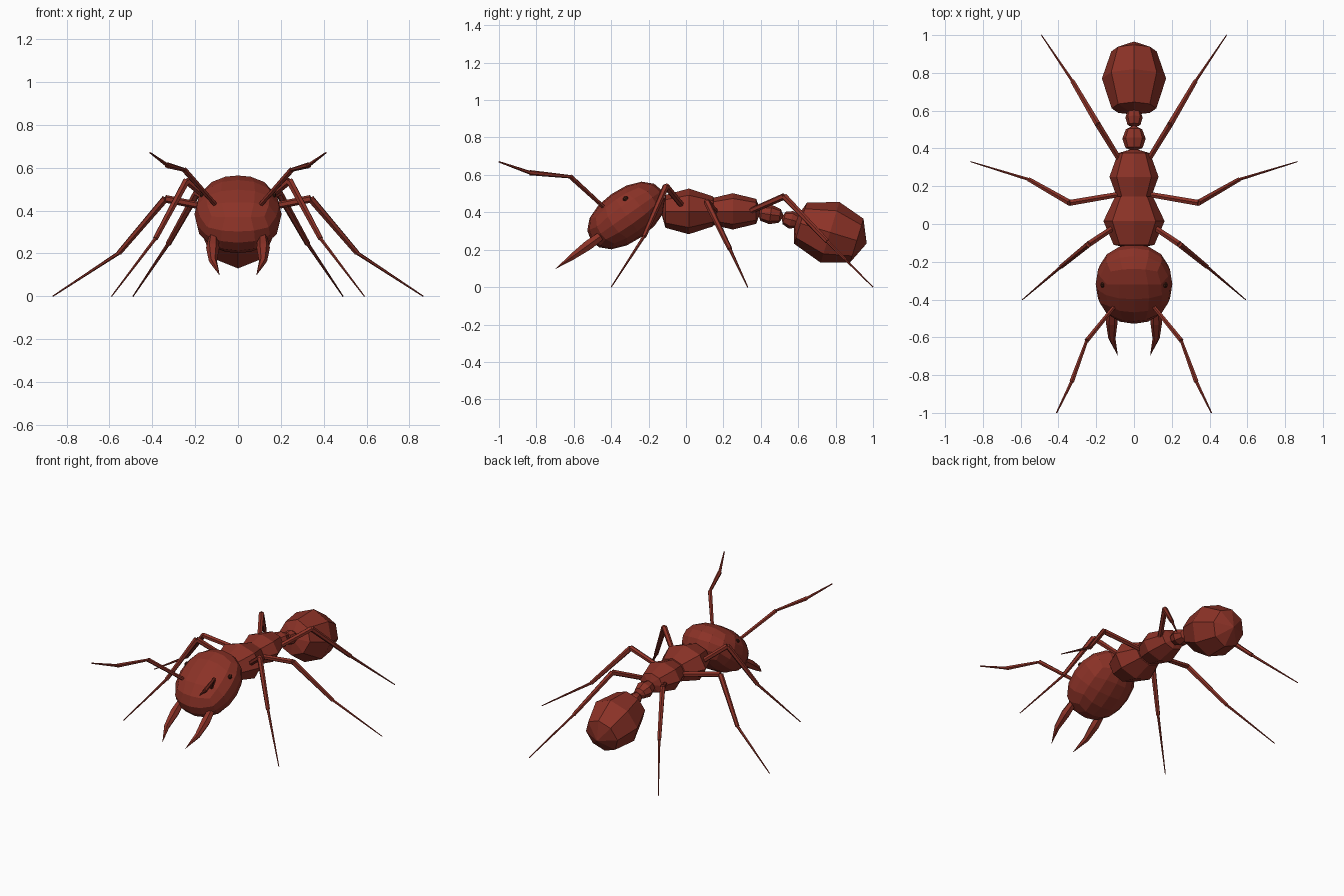
import bpy, bmesh, math
from mathutils import Vector, Matrix
from mathutils.bvhtree import BVHTree

if "Cube" in bpy.data.objects:
    bpy.data.objects.remove(bpy.data.objects["Cube"])


def material(name, rgb):
    m = bpy.data.materials.new(name)
    m.diffuse_color = (*rgb, 1)
    m.use_nodes = True
    m.node_tree.nodes["Principled BSDF"].inputs["Base Color"].default_value = m.diffuse_color
    return m


RED = material("red brown", (0.26, 0.032, 0.02))
DARK = material("dark eye", (0.05, 0.012, 0.006))


def finish(name, bm, mat, loc=(0, 0, 0), tilt=0):
    """Turn a bmesh into a flat-shaded object, pitched about x."""
    bmesh.ops.recalc_face_normals(bm, faces=bm.faces)
    bm.transform(Matrix.Translation(loc) @ Matrix.Rotation(math.radians(tilt), 4, 'X'))
    me = bpy.data.meshes.new(name)
    bm.to_mesh(me)
    bm.free()
    me.materials.append(mat)
    ob = bpy.data.objects.new(name, me)
    bpy.context.collection.objects.link(ob)
    return ob


def ball(name, loc, half, tilt=0, cuts=3, p=2.2, mat=RED):
    """Ball made from a subdivided cube, slightly boxy for p > 2."""
    bm = bmesh.new()
    bmesh.ops.create_cube(bm, size=2)
    bmesh.ops.subdivide_edges(bm, edges=bm.edges, cuts=cuts, use_grid_fill=True)
    for v in bm.verts:
        c = [math.tan(k * math.pi / 4) for k in v.co]
        n = sum(abs(k) ** p for k in c) ** (1 / p)
        v.co = [k / n * h for k, h in zip(c, half)]
    return finish(name, bm, mat, loc, tilt)


def loft(name, loc, tilt, rings, sides=8):
    """Skin rings (along y, x offset, x radius, z radius); zero radius is a point."""
    bm = bmesh.new()
    prev = None
    for t, x, rx, rz in rings:
        if rx == 0:
            ring = [bm.verts.new((x, t, 0))] * sides
        else:
            ring = [bm.verts.new((x + rx * math.cos(a), t, rz * math.sin(a)))
                    for a in (2 * math.pi * i / sides for i in range(sides))]
        if prev:
            for i in range(sides):
                j = (i + 1) % sides
                quad = dict.fromkeys((prev[i], prev[j], ring[j], ring[i]))
                bm.faces.new(list(quad))
        prev = ring
    return finish(name, bm, RED, loc, tilt)


def limb(name, points, radii, side):
    """Chain of tapered six-sided segments."""
    bm = bmesh.new()
    pts = [Vector((side * x, y, z)) for x, y, z in points]
    for a, b, (r1, r2) in zip(pts, pts[1:], radii):
        d = b - a
        m = Matrix.Translation((a + b) / 2) @ d.to_track_quat('Z', 'Y').to_matrix().to_4x4()
        bmesh.ops.create_cone(bm, cap_ends=True, segments=6, radius1=r1, radius2=r2,
                              depth=d.length, matrix=m)
    return finish(name, bm, RED)


# Head
head = ball("head", (0, -0.318, 0.383), (0.203, 0.232, 0.14), tilt=35)

# Thorax, waist and abdomen: front tip, front ring, middle, back ring, back tip
loft("front_thorax", (0, 0.015, 0.405), 0,
     [(-0.15, 0, 0, 0), (-0.125, 0, 0.108, 0.088), (0, 0, 0.162, 0.122),
      (0.13, 0, 0.1, 0.08), (0.15, 0, 0, 0)])
loft("rear_thorax", (0, 0.25, 0.405), 0,
     [(-0.14, 0, 0, 0), (-0.115, 0, 0.088, 0.07), (0, 0, 0.13, 0.097),
      (0.125, 0, 0.085, 0.067), (0.15, 0, 0, 0)])
loft("first_waist_node", (0, 0.452, 0.388), -8,
     [(-0.07, 0, 0, 0), (-0.05, 0, 0.045, 0.04), (0, 0, 0.062, 0.052),
      (0.05, 0, 0.043, 0.037), (0.072, 0, 0, 0)])
loft("second_waist_node", (0, 0.562, 0.36), -15,
     [(-0.052, 0, 0, 0), (-0.038, 0, 0.034, 0.035), (0, 0, 0.046, 0.048),
      (0.038, 0, 0.034, 0.035), (0.055, 0, 0, 0)])
loft("abdomen", (0, 0.77, 0.293), -17,
     [(-0.2, 0, 0, 0), (-0.165, 0, 0.118, 0.115), (0, 0, 0.17, 0.17),
      (0.15, 0, 0.12, 0.122), (0.205, 0, 0, 0)])

# Eyes sit on the head surface
tree = BVHTree.FromPolygons([v.co for v in head.data.vertices],
                            [p.vertices for p in head.data.polygons])

LEG = [(0.016, 0.018), (0.018, 0.013), (0.009, 0.003)]
LEGS = {
    "front_leg": [(0.08, 0.0, 0.41), (0.24, -0.107, 0.54), (0.385, -0.225, 0.27), (0.59, -0.4, 0)],
    "middle_leg": [(0.06, 0.16, 0.4), (0.34, 0.112, 0.455), (0.555, 0.235, 0.203), (0.865, 0.33, 0)],
    "hind_leg": [(0.07, 0.33, 0.4), (0.19, 0.525, 0.485), (0.325, 0.755, 0.245), (0.49, 1.0, 0)],
}

for side, label in ((-1, "left"), (1, "right")):
    spot = tree.find_nearest(Vector((side * 0.158, -0.32, 0.467)))[0]
    ball("eye_" + label, spot, (0.013, 0.016, 0.013), tilt=35, cuts=1, p=2, mat=DARK)

    # Jaw: curved spike pointing forward and down
    loft("jaw_" + label, (side * 0.115, -0.46, 0.27), 36,
         [(0.03, 0, 0, 0), (0, 0, 0.024, 0.026), (-0.075, side * 0.003, 0.031, 0.03),
          (-0.18, side * 0.002, 0.019, 0.02), (-0.295, side * -0.03, 0, 0)], sides=6)

    limb("antenna_" + label,
         [(0.09, -0.42, 0.41), (0.25, -0.617, 0.59), (0.33, -0.835, 0.612), (0.41, -1.0, 0.67)],
         [(0.011, 0.014), (0.009, 0.014), (0.01, 0.004)], side)

    for name, pts in LEGS.items():
        limb(name + "_" + label, pts, LEG, side)
